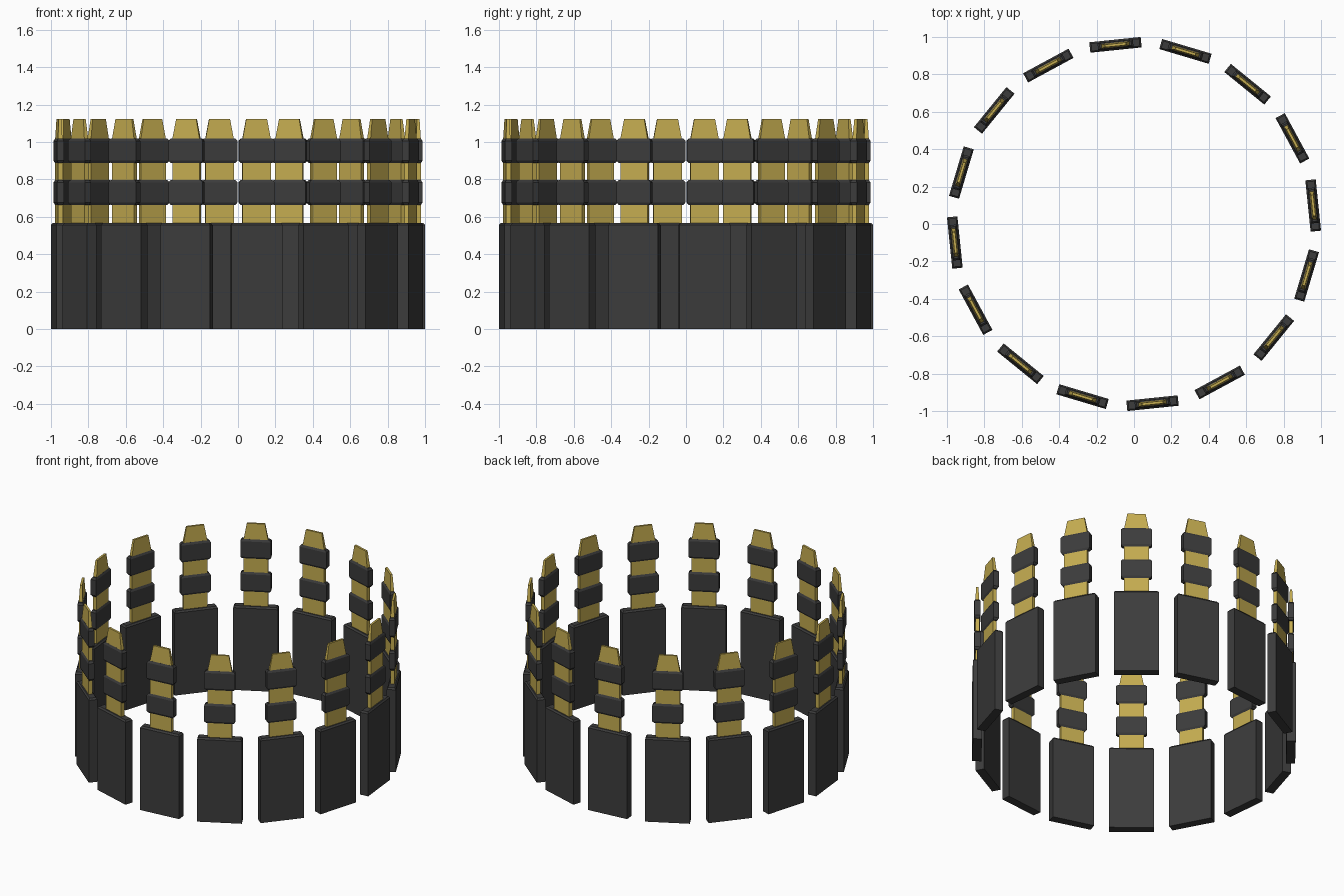
import bpy, bmesh, math
from mathutils import Matrix, Vector

if "Cube" in bpy.data.objects:
    bpy.data.objects.remove(bpy.data.objects["Cube"])

COUNT = 16
RADIUS = 0.963
OFFSET = math.radians(5.9)


def material(name, rgb):
    m = bpy.data.materials.new(name)
    m.diffuse_color = (*rgb, 1)
    m.use_nodes = True
    m.node_tree.nodes["Principled BSDF"].inputs["Base Color"].default_value = m.diffuse_color
    return m


dark = material("dark_grey", (0.045, 0.045, 0.045))
gold = material("gold", (0.55, 0.41, 0.08))


def stack(name, sections, mat, matrix):
    """Closed solid through rectangles (z, width, thickness)."""
    bm = bmesh.new()
    rings = []
    for z, w, t in sections:
        corners = ((-t, -w), (t, -w), (t, w), (-t, w))
        rings.append([bm.verts.new(matrix @ Vector((x / 2, y / 2, z))) for x, y in corners])
    for a, b in zip(rings, rings[1:]):
        for i in range(4):
            j = (i + 1) % 4
            bm.faces.new((a[i], a[j], b[j], b[i]))
    bm.faces.new(rings[0][::-1])
    bm.faces.new(rings[-1])
    mesh = bpy.data.meshes.new(name)
    bm.to_mesh(mesh)
    bm.free()
    mesh.materials.append(mat)
    ob = bpy.data.objects.new(name, mesh)
    bpy.context.collection.objects.link(ob)


def band(z0, z1):
    c = 0.013
    return [(z0, 0.17, 0.024), (z0 + c, 0.19, 0.038),
            (z1 - c, 0.19, 0.038), (z1, 0.17, 0.024)]


for k in range(COUNT):
    m = Matrix.Rotation(OFFSET + k * math.tau / COUNT, 4, 'Z') @ Matrix.Translation((RADIUS, 0, 0))
    # Base plate with a narrow chamfer on its top rim
    stack(f"base_plate_{k}", [(0, 0.276, 0.056), (0.557, 0.276, 0.056), (0.568, 0.258, 0.04)], dark, m)
    # Gold stem ending in a tapered tip
    stack(f"stem_{k}", [(0.56, 0.152, 0.024), (1.015, 0.152, 0.024), (1.123, 0.112, 0.014)], gold, m)
    # Two dark bands around the stem
    stack(f"lower_band_{k}", band(0.664, 0.796), dark, m)
    stack(f"upper_band_{k}", band(0.888, 1.018), dark, m)
